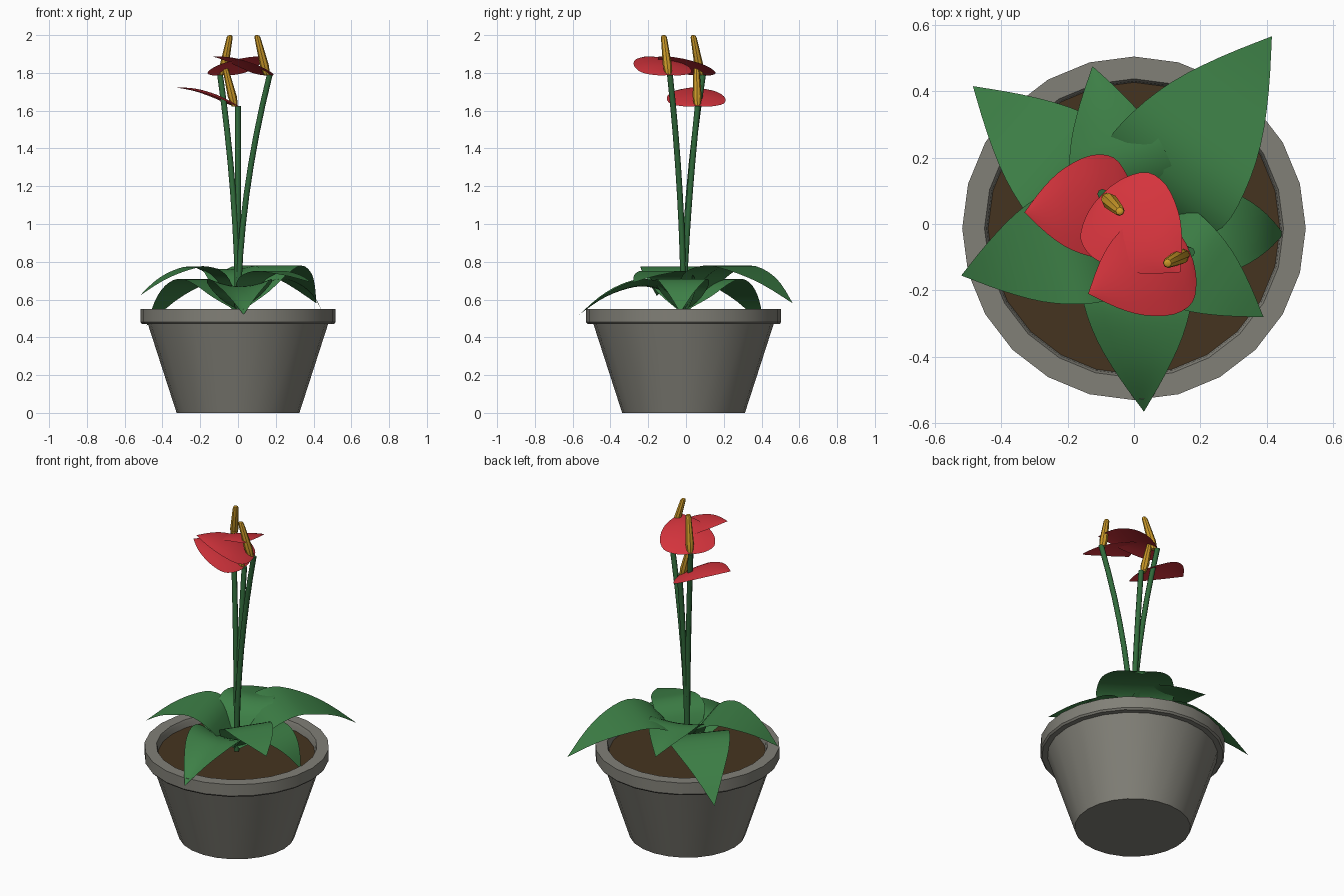
import bpy, bmesh, math
from mathutils import Vector

cube = bpy.data.objects.get("Cube")
if cube:
    bpy.data.objects.remove(cube, do_unlink=True)


def material(name, rgb):
    m = bpy.data.materials.new(name)
    m.use_nodes = True
    m.diffuse_color = (*rgb, 1)
    m.node_tree.nodes["Principled BSDF"].inputs["Base Color"].default_value = (*rgb, 1)
    return m


GREY = material("pot_grey", (0.22, 0.215, 0.185))
SOIL = material("soil_brown", (0.06, 0.034, 0.014))
LEAF = material("leaf_green", (0.047, 0.215, 0.062))
STEM = material("stem_green", (0.03, 0.145, 0.043))
RED = material("flower_red", (0.66, 0.034, 0.046))
GOLD = material("spike_gold", (0.60, 0.32, 0.022))


def finish(name, bm, mat, angle):
    me = bpy.data.meshes.new(name)
    bm.to_mesh(me)
    bm.free()
    me.materials.append(mat)
    ob = bpy.data.objects.new(name, me)
    bpy.context.collection.objects.link(ob)
    bpy.ops.object.select_all(action='DESELECT')
    ob.select_set(True)
    bpy.context.view_layer.objects.active = ob
    bpy.ops.object.shade_smooth_by_angle(angle=math.radians(angle))


def tube(name, rings, sides, mat, angle=40):
    """Closed stack of horizontal rings given as (x, y, z, radius)."""
    bm = bmesh.new()
    loops = []
    for x, y, z, r in rings:
        loops.append([bm.verts.new((x + r * math.cos(2 * math.pi * i / sides),
                                    y + r * math.sin(2 * math.pi * i / sides), z))
                      for i in range(sides)])
    for a, b in zip(loops, loops[1:]):
        for i in range(sides):
            j = (i + 1) % sides
            bm.faces.new((a[i], a[j], b[j], b[i]))
    bm.faces.new(loops[0][::-1])
    bm.faces.new(loops[-1])
    bmesh.ops.recalc_face_normals(bm, faces=bm.faces)
    finish(name, bm, mat, angle)


def spline(rows, t):
    """Catmull-Rom through evenly indexed rows, t in 0..1."""
    f = t * (len(rows) - 1)
    i = min(int(f), len(rows) - 2)
    u = f - i
    p = [rows[max(0, min(len(rows) - 1, i + k))] for k in (-1, 0, 1, 2)]
    return [0.5 * (2 * b + (c - a) * u + (2 * a - 5 * b + 4 * c - d) * u * u
                   + (3 * b - a - 3 * c + d) * u ** 3) for a, b, c, d in zip(*p)]


# Blade profiles: distance along, width, rise to the peak, drop to the tip
LEAF_ROWS = [(0, .2, 0, 0), (.1, .7, .4, 0), (.22, 1, .82, 0), (.4, .96, 1, 0),
             (.6, .76, 1, .15), (.8, .42, 1, .48), (1, 0, 1, 1)]
PETAL_ROWS = [(0, .18, 0, 0), (.04, .55, .09, 0), (.15, .92, .3, 0), (.35, 1, .62, 0),
              (.6, .8, .88, 0), (.8, .47, .98, 0), (1, 0, 1, 0)]


def blade(name, rows, base, tip, width, peak, mat, cup=0.0, curl=0.0, steps=18, across=6):
    """Arched pointed sheet; cup lifts the edges, curl bunches length toward the tip."""
    base, tip = Vector(base), Vector(tip)
    along = Vector((tip.x - base.x, tip.y - base.y, 0))
    side = Vector((-along.y, along.x, 0)).normalized()
    bm = bmesh.new()
    grid = []
    for s in range(steps + 1):
        t, w, rise, drop = spline(rows, s / steps)
        c = base + along * (t + curl * t * (1 - t))
        c.z = base.z + rise * (peak - base.z) - drop * (peak - tip.z)
        if s == steps:
            grid.append([bm.verts.new(c)] * (across + 1))
            continue
        row = []
        for k in range(across + 1):
            u = 2 * k / across - 1
            row.append(bm.verts.new(c + side * (u * w * width) + Vector((0, 0, cup * w * u * u))))
        grid.append(row)
    for a, b in zip(grid, grid[1:]):
        for k in range(across):
            quad = [a[k + 1], a[k], b[k], b[k + 1]]
            bm.faces.new(list(dict.fromkeys(quad)))
    bm.normal_update()
    if sum(f.normal.z for f in bm.faces) < 0:
        bmesh.ops.reverse_faces(bm, faces=bm.faces)
    finish(name, bm, mat, 80)


# Pot with a stepped rim, and the soil inside
CY = -0.013
pot = [(0, .325), (.47, .477), (.47, .508), (.48, .517), (.55, .517),
       (.55, .45), (.535, .443), (.47, .435)]
tube("pot", [(0, CY, z, r) for z, r in pot], 24, GREY, 30)
tube("soil", [(0, CY, .475, .434), (0, CY, .505, .441)], 24, SOIL)

# Leaves arching out from the crown: tip, half width, peak height, cupping, curl
leaves = {
    "leaf_back_right": ((-.485, .415, .46), .19, .71, 0, 0),
    "leaf_back_left": ((.415, .565, .58), .215, .78, 0, 0),
    "leaf_right": ((-.52, -.155, .62), .185, .775, 0, 0),
    "leaf_front": ((.03, -.565, .52), .17, .67, .04, 0),
    "leaf_front_left": ((.39, -.28, .69), .145, .75, 0, 0),
    "leaf_left": ((.45, -.03, .53), .14, .71, 0, .5),
    "leaf_back": ((-.125, .475, .69), .155, .76, .02, 0),
}
for name, (tip, width, peak, cup, curl) in leaves.items():
    blade(name, LEAF_ROWS, (0, CY, .55), tip, width, peak, LEAF, cup, curl)

# Flowers: stem top, petal tip (x, y), spike tip, stem bow
flowers = [
    ("back", (-.095, .09, 1.79), (.14, -.145), (-.042, .038, 2.0), 1.9),
    ("left", (.168, -.085, 1.79), (-.138, -.21), (.1, -.118, 2.0), 1.9),
    ("low", (0, .062, 1.625), (-.33, .035), (-.068, .055, 1.83), 1.5),
]
for name, top, ptip, stip, bow in flowers:
    rings = []
    for i in range(9):
        u = i / 8
        k = u ** bow
        rings.append((top[0] * k, CY + (top[1] - CY) * k, .52 + (top[2] - .52) * u, .0155))
    tube(name + "_flower_stem", rings, 8, STEM, 50)
    peak = top[2] + .098
    blade(name + "_flower_petal", PETAL_ROWS, top, (*ptip, peak), .155, peak, RED, -.018)
    # Tapered spike leaning over the petal, set just in front of the stem
    a, b = Vector(top), Vector(stip)
    a += Vector((b.x - a.x, b.y - a.y, 0)).normalized() * .018
    spike = [(-.01, .016), (.12, .021), (.25, .024), (.6, .02), (.94, .016), (.985, .012), (1, .005)]
    tube(name + "_flower_spike", [(*a.lerp(b, t), r) for t, r in spike], 8, GOLD, 25)
